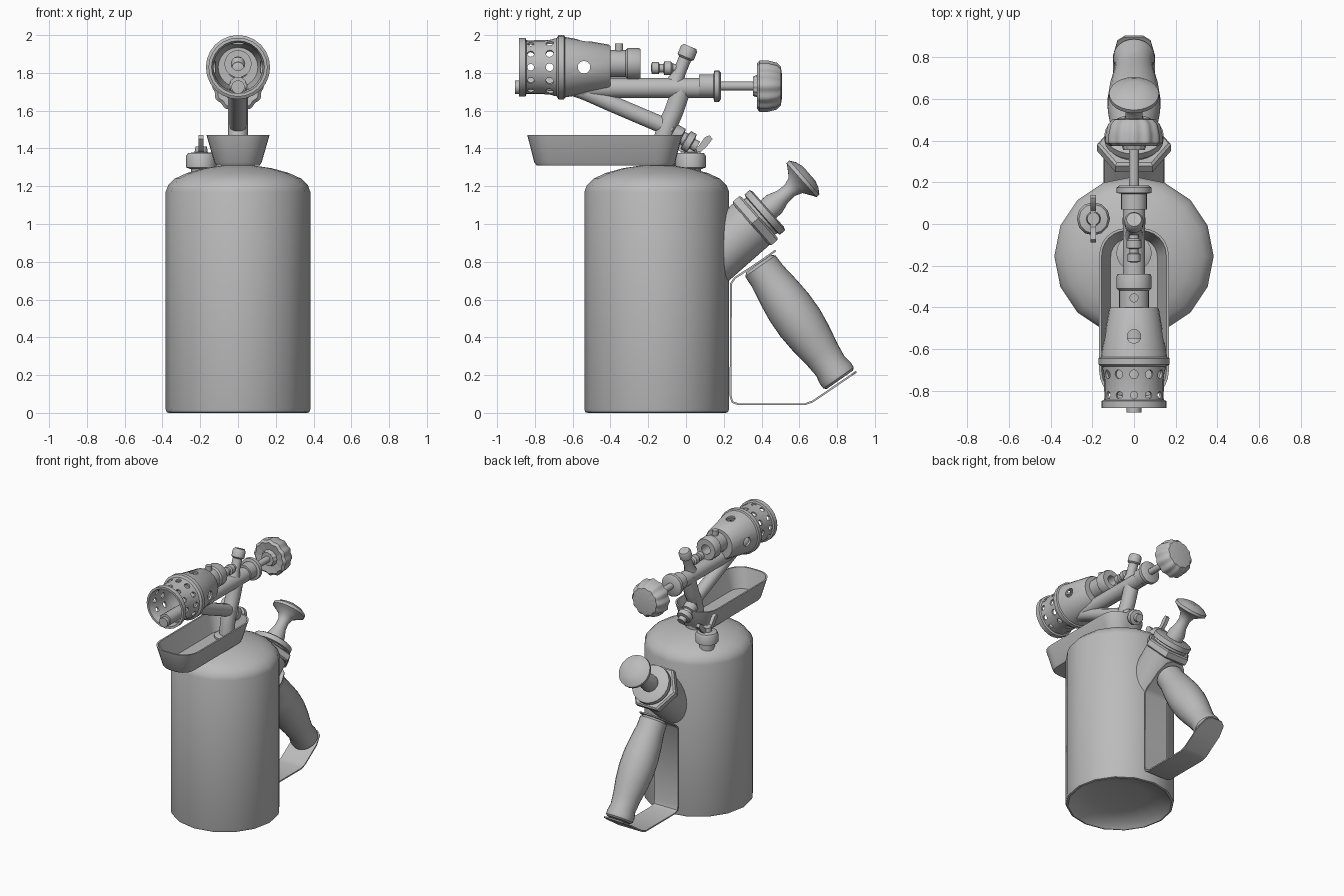
import bpy, bmesh
from math import sin, cos, pi, radians
from mathutils import Vector

cube = bpy.data.objects.get("Cube")
if cube:
    bpy.data.objects.remove(cube, do_unlink=True)

metal = bpy.data.materials.new("grey metal")
metal.use_nodes = True
GREY = (0.5, 0.5, 0.5, 1)
metal.diffuse_color = GREY
metal.node_tree.nodes["Principled BSDF"].inputs["Base Color"].default_value = GREY

parts = []


def finish(name, bm):
    bmesh.ops.remove_doubles(bm, verts=bm.verts, dist=0.0002)
    bmesh.ops.recalc_face_normals(bm, faces=bm.faces)
    mesh = bpy.data.meshes.new(name)
    bm.to_mesh(mesh)
    bm.free()
    mesh.materials.append(metal)
    obj = bpy.data.objects.new(name, mesh)
    bpy.context.collection.objects.link(obj)
    parts.append(obj)
    return obj


def skin(bm, rings, closed=False):
    """Bridge neighbouring rings of points with quads."""
    rows = [[bm.verts.new(p) for p in ring] for ring in rings]
    n = len(rows[0])
    pairs = list(zip(rows, rows[1:])) + ([(rows[-1], rows[0])] if closed else [])
    for a, b in pairs:
        for i in range(n):
            j = (i + 1) % n
            bm.faces.new((a[i], a[j], b[j], b[i]))
    return rows


def lathe(name, profile, origin=(0, 0, 0), axis=(0, 0, 1), seg=20, closed=False, lobes=0, depth=0):
    """Turn (radius, distance) points around an axis."""
    origin = Vector(origin)
    turn = Vector((0, 0, 1)).rotation_difference(Vector(axis).normalized())
    if not closed:
        profile = [(0, profile[0][1])] + list(profile) + [(0, profile[-1][1])]
    rings = []
    for r, t in profile:
        ring = []
        for i in range(seg):
            a = 2 * pi * i / seg
            q = r * (1 + depth * cos(lobes * a))
            ring.append(origin + turn @ Vector((q * cos(a), q * sin(a), t)))
        rings.append(ring)
    bm = bmesh.new()
    skin(bm, rings, closed)
    return finish(name, bm)


def rod(name, a, b, r, seg=16):
    d = Vector(b) - Vector(a)
    return lathe(name, [(r, 0), (r, d.length)], a, d, seg)


def pipe(name, points, r):
    """Round pipe along a smooth path in the middle plane."""
    curve = bpy.data.curves.new(name, 'CURVE')
    curve.dimensions = '3D'
    curve.bevel_depth = r
    curve.bevel_resolution = 3
    curve.use_fill_caps = True
    spline = curve.splines.new('NURBS')
    spline.points.add(len(points) - 1)
    for p, (y, z) in zip(spline.points, points):
        p.co = (0, y, z, 1)
    spline.use_endpoint_u = True
    spline.order_u = 3
    spline.resolution_u = 6
    temp = bpy.data.objects.new(name + " path", curve)
    bpy.context.collection.objects.link(temp)
    mesh = bpy.data.meshes.new_from_object(temp.evaluated_get(bpy.context.evaluated_depsgraph_get()))
    bpy.data.objects.remove(temp, do_unlink=True)
    bm = bmesh.new()
    bm.from_mesh(mesh)
    return finish(name, bm)


def apply_modifiers(obj):
    deps = bpy.context.evaluated_depsgraph_get()
    mesh = bpy.data.meshes.new_from_object(obj.evaluated_get(deps))
    obj.modifiers.clear()
    obj.data = mesh


# Fuel tank with domed top and hollow underside
lathe("tank", [(0.2, 0.06), (0.33, 0.03), (0.365, 0), (0.378, 0.004), (0.383, 0.02), (0.383, 1.17),
               (0.37, 1.205), (0.335, 1.24), (0.27, 1.27), (0.18, 1.295), (0.08, 1.31)],
      (0, -0.155, 0), seg=16)


# Drip tray: open rounded trough
def tray_ring(w, l, r, z):
    ring = []
    for k, (sx, sy) in enumerate([(1, 1), (-1, 1), (-1, -1), (1, -1)]):
        for i in range(7):
            a = pi / 2 * (k + i / 6)
            ring.append((sx * (w - r) + r * cos(a), -0.43 + sy * (l - r) + r * sin(a), z))
    return ring


bm = bmesh.new()
rows = skin(bm, [tray_ring(0.115, 0.36, 0.09, 1.31), tray_ring(0.125, 0.373, 0.1, 1.325),
                 tray_ring(0.167, 0.41, 0.13, 1.47), tray_ring(0.155, 0.398, 0.118, 1.47),
                 tray_ring(0.112, 0.36, 0.088, 1.325)])
bm.faces.new(rows[0])
bm.faces.new(rows[-1])
finish("drip_tray", bm)

# Filler cap with two wing ears
cap = (-0.195, 0.025, 0)
lathe("filler_cap", [(0.055, 1.2), (0.055, 1.29), (0.08, 1.3), (0.08, 1.36), (0.07, 1.375),
                     (0.035, 1.38), (0.03, 1.41)], cap, seg=12)
for side in (1, -1):
    bm = bmesh.new()
    outline = [(0.0, 1.38), (0.05, 1.38), (0.085, 1.41), (0.115, 1.45), (0.1, 1.47), (0.075, 1.46), (0.04, 1.41), (0, 1.405)]
    rows = skin(bm, [[(cap[0] + x, cap[1] + side * y, z) for y, z in outline] for x in (-0.013, 0.013)])
    for row in rows:
        bm.faces.new(row)
    finish("filler_wing", bm)

# Feed pipes forming a triangular frame
lathe("riser_base", [(0.085, 1.28), (0.085, 1.34), (0.06, 1.35)], (0, -0.14, 0))
pipe("riser_pipe", [(-0.14, 1.3), (-0.13, 1.42), (-0.1, 1.52), (-0.06, 1.6), (-0.02, 1.73)], 0.053)
pipe("diagonal_pipe", [(-0.88, 1.735), (-0.7, 1.735), (-0.59, 1.725), (-0.4, 1.64), (-0.2, 1.555), (-0.07, 1.5)], 0.046)
rod("preheat_tip", (0, -0.905, 1.725), (0, -0.86, 1.725), 0.036, 12)
rod("valve_pipe", (0, -0.55, 1.72), (0, 0.1, 1.72), 0.054)

# Side plug at the pipe elbow
lathe("elbow_plug", [(0.05, 0), (0.05, 0.05), (0.035, 0.055), (0.035, 0.075), (0.055, 0.08),
                     (0.055, 0.115), (0.03, 0.12), (0.03, 0.15)],
      (0, -0.07, 1.485), (0, 0.86, -0.5), 12)

# Control valve: collar, stem and scalloped knob
lathe("valve_collar", [(0.062, 0.07), (0.062, 0.145), (0.083, 0.15), (0.083, 0.175), (0.07, 0.185)], (0, 0, 1.73), (0, 1, 0))
rod("valve_stem", (0, 0.15, 1.73), (0, 0.4, 1.73), 0.024, 12)
lathe("valve_knob", [(0.05, 0.355), (0.06, 0.385), (0.115, 0.375), (0.132, 0.39), (0.132, 0.43),
                     (0.12, 0.48), (0.1, 0.502), (0.06, 0.508)],
      (0, 0, 1.73), (0, 1, 0), 72, lobes=12, depth=0.035)

# Slanted fitting and gas jet
lathe("slanted_fitting", [(0.045, 0), (0.034, 0.05), (0.034, 0.13), (0.046, 0.14), (0.046, 0.185), (0.036, 0.2)],
      (0, -0.055, 1.755), (0, 0.38, 0.92), 12)
lathe("gas_jet", [(0.02, 0.03), (0.024, 0.07), (0.036, 0.08), (0.036, 0.115), (0.022, 0.12),
                  (0.022, 0.14), (0.032, 0.145), (0.032, 0.18), (0.015, 0.185)],
      (0, 0, 1.825), (0, -1, 0), 12)

# Mixing tube behind the burner
lathe("mixing_tube", [(0.036, 0.24), (0.078, 0.24), (0.083, 0.25), (0.083, 0.31), (0.072, 0.32),
                      (0.072, 0.5), (0.036, 0.5)],
      (0, 0, 1.848), (0, -1, 0), closed=True)
rod("mixing_stud", (0, -0.355, 1.88), (0, -0.355, 1.955), 0.022, 12)

# Burner shell, pierced by radial holes
BURNER_Z = 1.83
burner = lathe("burner", [(0.06, 0.4), (0.112, 0.4), (0.12, 0.41), (0.16, 0.64), (0.17, 0.645), (0.17, 0.675),
                          (0.154, 0.685), (0.143, 0.75), (0.143, 0.845), (0.156, 0.85), (0.156, 0.885),
                          (0.14, 0.885), (0.13, 0.845), (0.13, 0.75), (0.14, 0.68), (0.145, 0.64),
                          (0.105, 0.42), (0.06, 0.42)],
               (0, 0, BURNER_Z), (0, -1, 0), 24, closed=True)
bm = bmesh.new()
for y, count, r in [(-0.722, 12, 0.021), (-0.822, 12, 0.018), (-0.54, 4, 0.034)]:
    for i in range(count):
        a = 2 * pi * i / count
        d = Vector((cos(a), 0, sin(a)))
        spot = Vector((0, y, BURNER_Z)) + d * 0.15
        m = d.to_track_quat('Z', 'Y').to_matrix().to_4x4()
        m.translation = spot
        bmesh.ops.create_cone(bm, cap_ends=True, segments=10, radius1=r, radius2=r, depth=0.09, matrix=m)
cutter = finish("hole_cutter", bm)
cutter.hide_render = True
parts.remove(cutter)
cut = burner.modifiers.new("holes", 'BOOLEAN')
cut.object = cutter
cut.operation = 'DIFFERENCE'
cut.solver = 'EXACT'
apply_modifiers(burner)
bpy.data.objects.remove(cutter, do_unlink=True)

# Pump: barrel, hexagon nut, cap rings and plunger
PUMP, PUMP_AXIS = (0, 0.37, 1.02), (0, 0.75, 0.66)
lathe("pump_barrel", [(0.146, -0.32), (0.146, 0)], PUMP, PUMP_AXIS, 24)
lathe("pump_nut", [(0.165, -0.035), (0.178, -0.025), (0.178, 0.015), (0.165, 0.025)], PUMP, PUMP_AXIS, 6)
lathe("pump_cap", [(0.125, 0.02), (0.125, 0.04), (0.142, 0.045), (0.142, 0.08), (0.125, 0.088)], PUMP, PUMP_AXIS, 24)
lathe("pump_plunger", [(0.062, 0.08), (0.062, 0.13), (0.042, 0.19), (0.04, 0.24), (0.055, 0.28),
                       (0.1, 0.31), (0.12, 0.322), (0.12, 0.342), (0.09, 0.362), (0.05, 0.375)],
      PUMP, PUMP_AXIS, 24)

# Carrying grip
lathe("grip", [(0.08, 0), (0.098, 0.015), (0.1, 0.08), (0.115, 0.18), (0.126, 0.28), (0.127, 0.38), (0.117, 0.48),
               (0.1, 0.58), (0.091, 0.66), (0.1, 0.71), (0.098, 0.738), (0.085, 0.75)],
      (0, 0.385, 0.79), (0, 0.43, -0.615), 24)

# Bent metal strap holding the grip: (y, z, half width)
strap = [(0.475, 0.86, 0.045), (0.45, 0.842, 0.08), (0.39, 0.8, 0.1), (0.26, 0.715, 0.1), (0.238, 0.685, 0.1),
         (0.236, 0.09, 0.1), (0.245, 0.058, 0.1), (0.275, 0.046, 0.1), (0.63, 0.046, 0.1), (0.67, 0.06, 0.1),
         (0.81, 0.155, 0.1), (0.88, 0.203, 0.08), (0.902, 0.218, 0.045)]
bm = bmesh.new()
edges = [[bm.verts.new((s * w, y, z)) for s in (-1, 1)] for y, z, w in strap]
for a, b in zip(edges, edges[1:]):
    bm.faces.new((a[0], a[1], b[1], b[0]))
band = finish("grip_strap", bm)
thick = band.modifiers.new("thickness", 'SOLIDIFY')
thick.thickness = 0.01
thick.offset = 0
apply_modifiers(band)

# Smooth shading with sharp edges kept
bpy.ops.object.select_all(action='DESELECT')
for obj in parts:
    obj.select_set(True)
bpy.context.view_layer.objects.active = parts[0]
bpy.ops.object.shade_smooth_by_angle(angle=radians(38))
